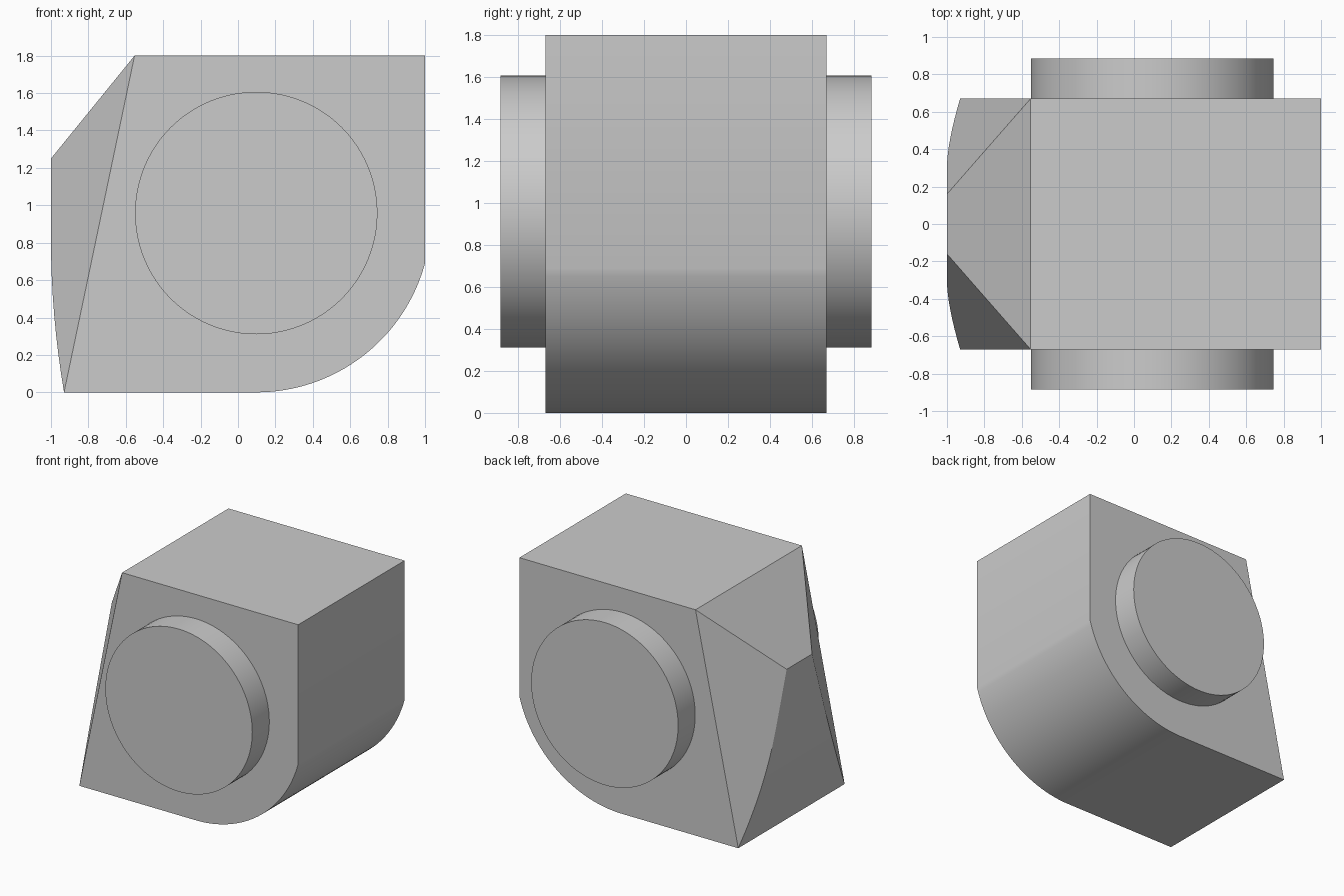
import bpy, bmesh, math
from mathutils import Vector

if "Cube" in bpy.data.objects:
    bpy.data.objects.remove(bpy.data.objects["Cube"])

HALF = 0.67            # half width of the body
TOP_LEFT = (-0.553, 1.8)
BOTTOM_LEFT = (-0.93, 0.0)


def arc(cx, cz, r, a0, a1, n):
    return [(cx + r * math.cos(a0 + (a1 - a0) * i / n),
             cz + r * math.sin(a0 + (a1 - a0) * i / n)) for i in range(n + 1)]


def smooth(obj):
    bpy.ops.object.select_all(action='DESELECT')
    obj.select_set(True)
    bpy.context.view_layer.objects.active = obj
    bpy.ops.object.shade_smooth_by_angle(angle=math.radians(30))


# Body outline: flat base, rounded front corner, faintly bowed nose, sloped brow
R = 0.935
profile = arc(0.0975, R, R, -math.pi / 2, math.asin((0.688 - R) / R), 32)
profile += [(1.0, 1.8), TOP_LEFT, (-1.0, 1.25)]
bow_h, bow_d = 0.82, 0.07
profile += [(-1 + bow_d * (i / 8) ** 2, bow_h * (1 - i / 8)) for i in range(9)]

bm = bmesh.new()
face = bm.faces.new([bm.verts.new((x, -HALF, z)) for x, z in profile])
ext = bmesh.ops.extrude_face_region(bm, geom=[face])
bmesh.ops.translate(bm, vec=(0, 2 * HALF, 0),
                    verts=[v for v in ext['geom'] if isinstance(v, bmesh.types.BMVert)])
bmesh.ops.recalc_face_normals(bm, faces=bm.faces)

# Slanted cheek cuts on both sides of the nose
for s in (-1, 1):
    a = Vector((TOP_LEFT[0], s * HALF, TOP_LEFT[1]))
    b = Vector((BOTTOM_LEFT[0], s * HALF, BOTTOM_LEFT[1]))
    c = Vector((-1.0, s * 0.16, 1.25))
    n = (b - a).cross(c - a).normalized()
    if n.x > 0:
        n = -n
    bmesh.ops.bisect_plane(bm, geom=bm.verts[:] + bm.edges[:] + bm.faces[:],
                           dist=1e-4, plane_co=a, plane_no=n, clear_outer=True)
    bmesh.ops.holes_fill(bm, edges=[e for e in bm.edges if e.is_boundary], sides=0)
bmesh.ops.recalc_face_normals(bm, faces=bm.faces)

mesh = bpy.data.meshes.new("body")
bm.to_mesh(mesh)
bm.free()
body = bpy.data.objects.new("body", mesh)
bpy.context.collection.objects.link(body)
smooth(body)

# Round bosses on the two sides
for s, name in ((-1, "front_boss"), (1, "back_boss")):
    bpy.ops.mesh.primitive_cylinder_add(vertices=96, radius=0.648, depth=0.285,
                                        location=(0.0975, s * 0.7425, 0.9585),
                                        rotation=(math.pi / 2, 0, 0))
    boss = bpy.context.object
    boss.name = name
    smooth(boss)
